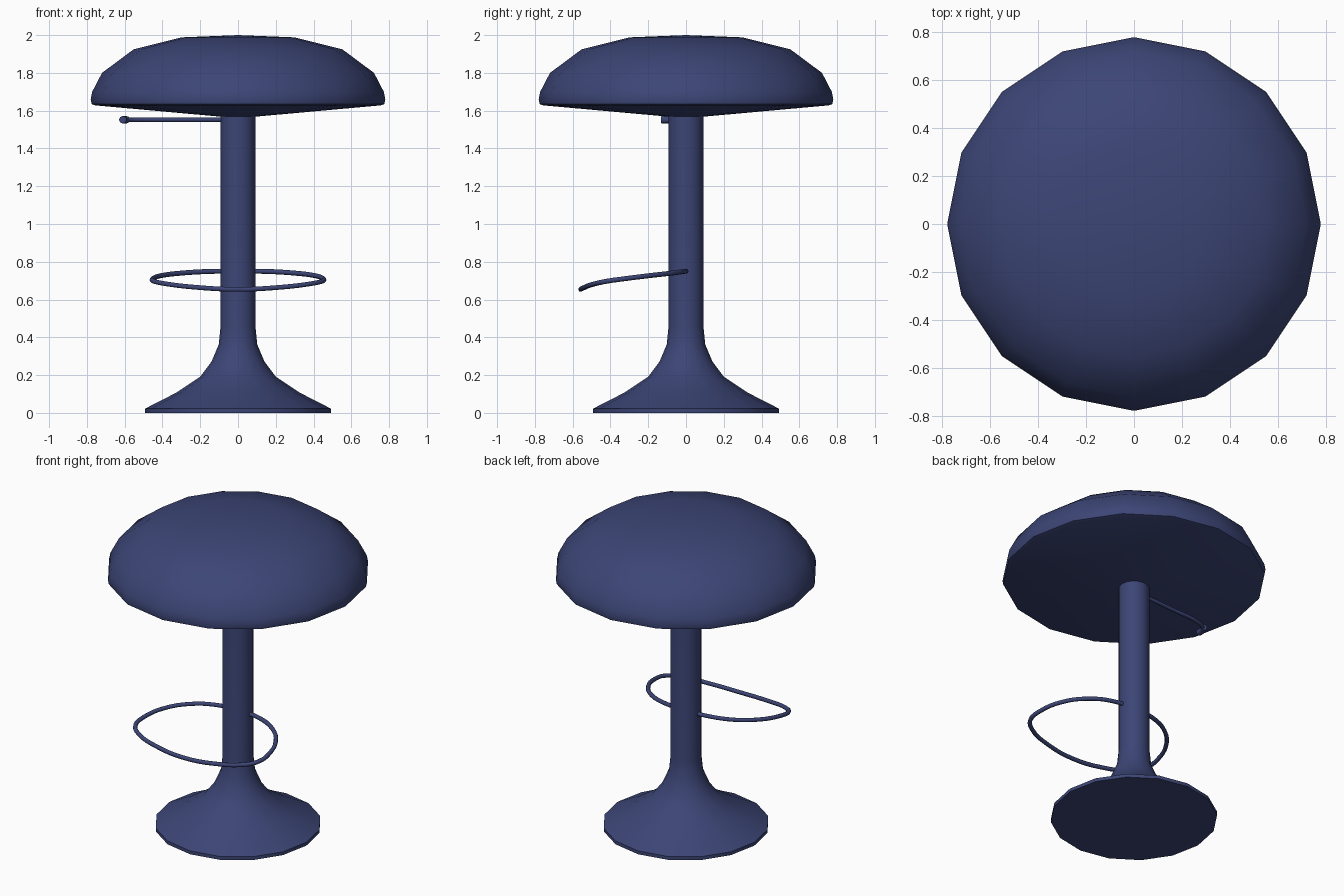
import bpy, bmesh, math

if "Cube" in bpy.data.objects:
    bpy.data.objects.remove(bpy.data.objects["Cube"])

navy = bpy.data.materials.new("navy")
navy.diffuse_color = (0.045, 0.06, 0.18, 1)
navy.use_nodes = True
navy.node_tree.nodes["Principled BSDF"].inputs["Base Color"].default_value = navy.diffuse_color


def finish(ob, angle=40):
    bpy.ops.object.select_all(action='DESELECT')
    ob.select_set(True)
    bpy.context.view_layer.objects.active = ob
    if ob.type == 'CURVE':
        bpy.ops.object.convert(target='MESH')
        ob = bpy.context.object
    bpy.ops.object.shade_smooth_by_angle(angle=math.radians(angle))


def lathe(name, profile, sides=16):
    """Spin an (r, z) profile, bottom to top, around z."""
    bm = bmesh.new()
    rings = []
    for r, z in profile:
        if r == 0:
            rings.append([bm.verts.new((0, 0, z))] * sides)
        else:
            rings.append([bm.verts.new((r * math.cos(2 * math.pi * i / sides),
                                        r * math.sin(2 * math.pi * i / sides), z))
                          for i in range(sides)])
    for a, b in zip(rings, rings[1:]):
        for i in range(sides):
            j = (i + 1) % sides
            bm.faces.new(list(dict.fromkeys((a[i], a[j], b[j], b[i]))))
    bmesh.ops.recalc_face_normals(bm, faces=bm.faces)
    me = bpy.data.meshes.new(name)
    bm.to_mesh(me)
    bm.free()
    me.materials.append(navy)
    ob = bpy.data.objects.new(name, me)
    bpy.context.collection.objects.link(ob)
    finish(ob)


def tube(name, points, radius, closed=False):
    """Round rod along a smooth path."""
    cu = bpy.data.curves.new(name, 'CURVE')
    cu.dimensions = '3D'
    cu.bevel_depth = radius
    cu.bevel_resolution = 2
    cu.resolution_u = 4
    cu.use_fill_caps = True
    sp = cu.splines.new('BEZIER')
    sp.bezier_points.add(len(points) - 1)
    for bp, co in zip(sp.bezier_points, points):
        bp.co = co
        bp.handle_left_type = bp.handle_right_type = 'AUTO'
    sp.use_cyclic_u = closed
    cu.materials.append(navy)
    ob = bpy.data.objects.new(name, cu)
    bpy.context.collection.objects.link(ob)
    finish(ob, 50)


# Padded dome seat with shallow conical underside
lathe("seat", [(0, 1.563), (0.09, 1.568), (0.755, 1.628), (0.775, 1.635), (0.78, 1.66),
               (0.772, 1.70), (0.72, 1.80), (0.552, 1.925), (0.30, 1.988), (0, 2.0)])

# Flared base flowing into the column
lathe("base_and_column", [(0, 0), (0.493, 0), (0.493, 0.022), (0.325, 0.108), (0.2, 0.192),
                          (0.14, 0.272), (0.102, 0.362), (0.092, 0.46), (0.092, 1.575), (0, 1.575)])

# Tilted footrest loop, mirrored from its right half
half = [(0.15, -0.01, 0.749), (0.3, -0.075, 0.74), (0.405, -0.19, 0.727), (0.45, -0.32, 0.711),
        (0.445, -0.42, 0.697), (0.38, -0.485, 0.683), (0.2, -0.54, 0.663)]
loop = [(0, 0, 0.75)] + half + [(0, -0.558, 0.654)] + [(-x, y, z) for x, y, z in reversed(half)]
tube("footrest", loop, 0.013, closed=True)

# Height lever with thicker bent grip
tube("lever", [(0, 0, 1.552), (-0.3, -0.02, 1.552), (-0.55, -0.045, 1.552), (-0.59, -0.07, 1.552)], 0.012)
tube("lever_grip", [(-0.59, -0.06, 1.552), (-0.605, -0.09, 1.552), (-0.61, -0.13, 1.552)], 0.02)
